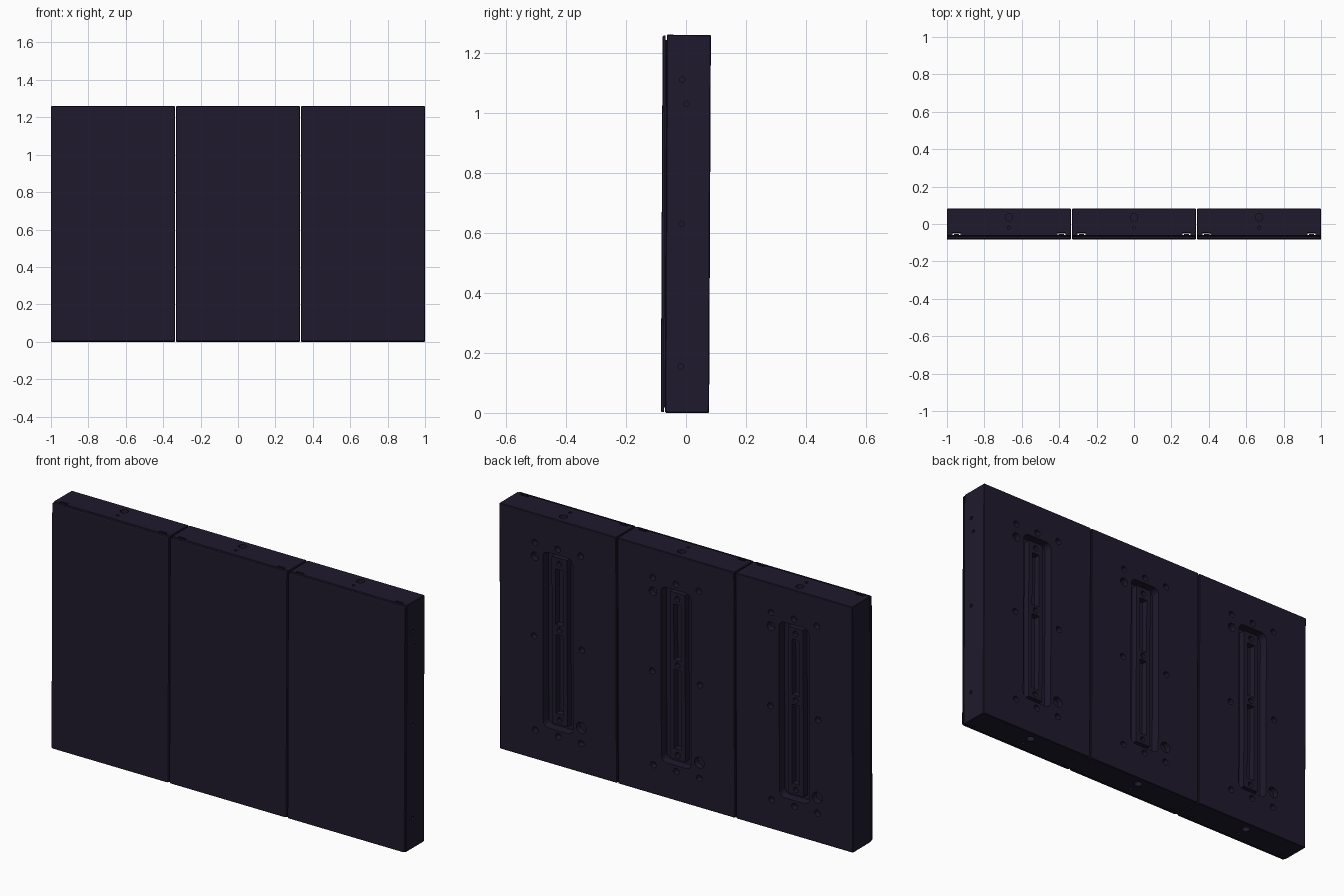
import bpy, bmesh, math
from mathutils import Matrix, Vector

if "Cube" in bpy.data.objects:
    bpy.data.objects.remove(bpy.data.objects["Cube"])

W, H = 0.6627, 1.26            # one cabinet
PITCH, TILT = 0.6687, -0.0047  # spacing, tiny backward lean
YF, YB = -0.067, 0.080         # body front and back
Z0 = H / 2

mat = bpy.data.materials.new("dark_purple")
mat.diffuse_color = (0.014, 0.010, 0.026, 1)
mat.use_nodes = True
mat.node_tree.nodes["Principled BSDF"].inputs["Base Color"].default_value = mat.diffuse_color


def box(bm, x0, x1, y0, y1, z0, z1, bevel=0, axis=None, seg=1):
    """Box with optional bevel on all edges or only those along an axis."""
    m = Matrix.LocRotScale(Vector(((x0 + x1) / 2, (y0 + y1) / 2, (z0 + z1) / 2)),
                           None, Vector((x1 - x0, y1 - y0, z1 - z0)))
    vs = bmesh.ops.create_cube(bm, size=1, matrix=m)["verts"]
    if bevel:
        es = {e for v in vs for e in v.link_edges}
        if axis is not None:
            es = {e for e in es if abs((e.verts[0].co - e.verts[1].co).normalized()[axis]) > 0.9}
        bmesh.ops.bevel(bm, geom=list(es), offset=bevel, segments=seg, affect='EDGES', profile=0.5)


def hole(bm, pos, r, depth, axis):
    """Cylinder centred on a surface point."""
    rot = {'x': Matrix.Rotation(math.pi / 2, 4, 'Y'),
           'y': Matrix.Rotation(math.pi / 2, 4, 'X'), 'z': Matrix()}[axis]
    bmesh.ops.create_cone(bm, cap_ends=True, segments=16, radius1=r, radius2=r,
                          depth=depth * 2, matrix=Matrix.Translation(pos) @ rot)


def prism(bm, pts, z0, z1):
    """Extrude an xy outline along z."""
    f = bm.faces.new([bm.verts.new((x, y, z0)) for x, y in pts])
    ext = bmesh.ops.extrude_face_region(bm, geom=[f])["geom"]
    bmesh.ops.translate(bm, vec=(0, 0, z1 - z0),
                        verts=[g for g in ext if isinstance(g, bmesh.types.BMVert)])


def make(name, bm):
    bmesh.ops.recalc_face_normals(bm, faces=bm.faces)
    me = bpy.data.meshes.new(name)
    bm.to_mesh(me)
    bm.free()
    me.materials.append(mat)
    ob = bpy.data.objects.new(name, me)
    bpy.context.collection.objects.link(ob)
    return ob


def cut(ob, bm):
    """Subtract a cutter and bake the result."""
    cutter = make("cutter", bm)
    mod = ob.modifiers.new("cut", 'BOOLEAN')
    mod.operation, mod.solver, mod.object = 'DIFFERENCE', 'EXACT', cutter
    dg = bpy.context.evaluated_depsgraph_get()
    me = bpy.data.meshes.new_from_object(ob.evaluated_get(dg))
    ob.modifiers.clear()
    ob.data = me
    bpy.data.objects.remove(cutter)


# Cabinet body
bm = bmesh.new()
box(bm, -W/2, W/2, YF, YB, -Z0, Z0, 0.003)
body = make("cabinet_body", bm)

bm = bmesh.new()
# rear recess
box(bm, -0.085, 0.085, YB - 0.045, YB + 0.05, 0.18 - Z0, 1.08 - Z0, 0.03, 1, 4)
# rear fixing holes
for z in (1.11, 0.15):
    for x in (-0.13, 0, 0.13):
        hole(bm, (x, YB, z - Z0), 0.016, 0.03, 'y')
for x in (-0.135, 0.135):
    hole(bm, (x, YB, 0), 0.016, 0.03, 'y')
hole(bm, (0.13, YB, 1.04 - Z0), 0.022, 0.03, 'y')
hole(bm, (-0.13, YB, 0.23 - Z0), 0.028, 0.03, 'y')
# side alignment holes
for y, z in ((-0.015, 0.155), (-0.015, 0.63), (-0.015, 1.11), (0, 1.03)):
    hole(bm, (W/2, y, z - Z0), 0.009, 0.03, 'x')
# top and bottom holes
for z in (-Z0, Z0):
    hole(bm, (0, 0.033, z), 0.02, 0.03, 'z')
    hole(bm, (0, -0.022, z), 0.008, 0.03, 'z')
# U-shaped channels running the full height
for s in (-1, 1):
    u = [(0, -0.063), (0, -0.048), (0.042, -0.048), (0.042, -0.063),
         (0.035, -0.063), (0.035, -0.056), (0.007, -0.056), (0.007, -0.063)]
    prism(bm, [(s * (W/2 - 0.03 - x), y) for x, y in u], -0.7, 0.7)
cut(body, bm)

# Slotted rail standing in the recess
bm = bmesh.new()
box(bm, -0.043, 0.043, YB - 0.05, YB - 0.012, 0.205 - Z0, 1.06 - Z0)
rail = make("rear_rail", bm)
bm = bmesh.new()
for a, b in ((0.26, 0.665), (0.715, 1.0)):
    box(bm, -0.021, 0.021, YB - 0.044, YB + 0.05, a - Z0, b - Z0)
for z in (0.23, 0.69, 1.03):
    hole(bm, (0, YB - 0.012, z - Z0), 0.014, 0.02, 'y')
cut(rail, bm)

# Narrow spacer leaving a groove behind the front plate
bm = bmesh.new()
box(bm, -W/2 + 0.018, W/2 - 0.018, -0.073, YF + 0.002, -Z0 + 0.018, Z0 - 0.018)
spacer = make("spacer", bm)

# Front display plate with chamfered edges
bm = bmesh.new()
box(bm, -W/2, W/2, -0.081, -0.071, -Z0 + 0.002, Z0 - 0.002, 0.008, 1, 2)
front = [e for e in bm.edges if all(v.co.y < -0.08 for v in e.verts)]
bmesh.ops.bevel(bm, geom=front, offset=0.006, segments=2, affect='EDGES', profile=0.5)
plate = make("display_plate", bm)

# Repeat the cabinet three times side by side
for part in (body, rail, spacer, plate):
    for i in (-1, 0, 1):
        ob = part if i == 0 else part.copy()
        if i:
            bpy.context.collection.objects.link(ob)
        ob.location = (i * PITCH, 0, Z0)
        ob.rotation_euler = (TILT, 0, 0)
